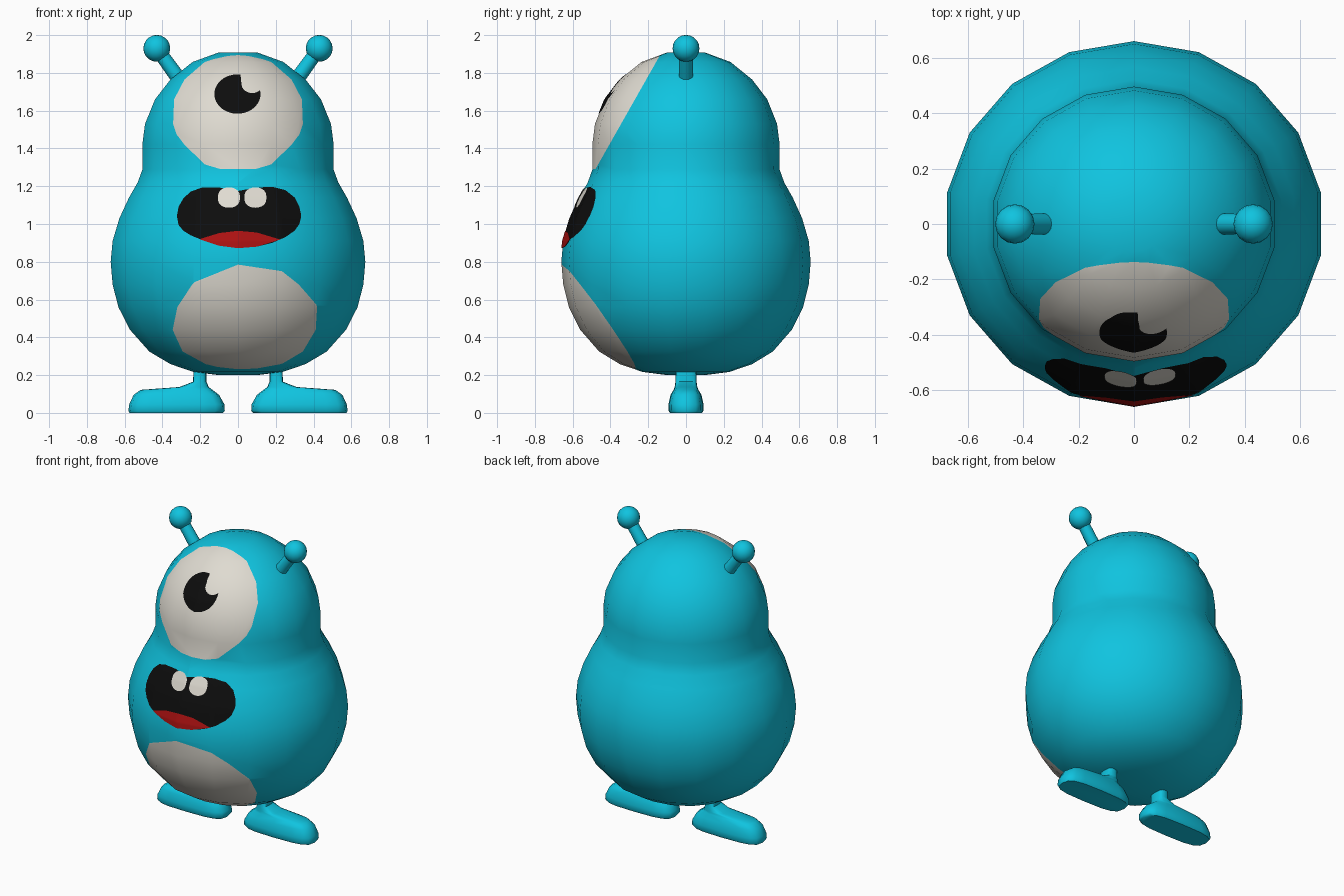
import bpy, bmesh, math
from mathutils import Vector
from mathutils.bvhtree import BVHTree

if "Cube" in bpy.data.objects:
    bpy.data.objects.remove(bpy.data.objects["Cube"])


def material(name, rgb):
    m = bpy.data.materials.new(name)
    m.diffuse_color = (*rgb, 1)
    m.use_nodes = True
    m.node_tree.nodes["Principled BSDF"].inputs["Base Color"].default_value = m.diffuse_color
    return m


CYAN = material("cyan skin", (0.005, 0.55, 0.74))
WHITE = material("off white", (0.74, 0.71, 0.64))
BLACK = material("black", (0.004, 0.004, 0.004))
RED = material("red", (0.42, 0.006, 0.006))


def finish(name, bm, *mats, angle=180):
    me = bpy.data.meshes.new(name)
    bm.to_mesh(me)
    ob = bpy.data.objects.new(name, me)
    bpy.context.collection.objects.link(ob)
    for m in mats:
        me.materials.append(m)
    bpy.ops.object.select_all(action='DESELECT')
    bpy.context.view_layer.objects.active = ob
    ob.select_set(True)
    bpy.ops.object.shade_smooth_by_angle(angle=math.radians(angle))
    return ob


def loft(bm, rings):
    """Skin a list of closed point rings and cap both ends."""
    vs = [[bm.verts.new(p) for p in r] for r in rings]
    n = len(vs[0])
    for a, b in zip(vs, vs[1:]):
        for i in range(n):
            j = (i + 1) % n
            bm.faces.new((a[i], a[j], b[j], b[i]))
    bm.faces.new(vs[0][::-1])
    bm.faces.new(vs[-1])
    bmesh.ops.recalc_face_normals(bm, faces=bm.faces)


# Body: revolved pear shape, (radius, height)
PROFILE = [(0.10, 0.20), (0.23, 0.217), (0.35, 0.258), (0.46, 0.325), (0.56, 0.44),
           (0.62, 0.56), (0.65, 0.68), (0.66, 0.80), (0.65, 0.91), (0.615, 1.03),
           (0.565, 1.14), (0.52, 1.22), (0.495, 1.29), (0.496, 1.42), (0.482, 1.53),
           (0.43, 1.66), (0.35, 1.765), (0.235, 1.858), (0.10, 1.908)]
SIDES = 18
bm = bmesh.new()
angles = [math.radians(90) + math.tau * i / SIDES for i in range(SIDES)]
loft(bm, [[(1.037 * r * math.cos(a), r * math.sin(a), z) for a in angles]
          for r, z in PROFILE])

# Eye white and belly patch: slice the body with tilted planes, colour the front side
patches = [(Vector((0, -0.13, 1.907)), Vector((0, -0.87, 0.493)), 1.28, 2.0),
           (Vector((0.035, -0.46, 0.505)), Vector((0.064, -0.82, -0.574)), 0.0, 0.9)]
for co, no, lo, hi in patches:
    bmesh.ops.bisect_plane(bm, geom=bm.verts[:] + bm.edges[:] + bm.faces[:],
                           dist=1e-5, plane_co=co, plane_no=no)
for f in bm.faces:
    c = f.calc_center_median()
    for co, no, lo, hi in patches:
        if lo < c.z < hi and (c - co).dot(no) > 0:
            f.material_index = 1
tree = BVHTree.FromBMesh(bm)
finish("body", bm, CYAN, WHITE)


def plate(name, cols, mat, lift, rows=12):
    """Thin painted patch from (x, bottom, top) columns laid on the body front."""
    bm = bmesh.new()
    grid = []
    for x, z0, z1 in cols:
        col = []
        for k in range(rows + 1):
            z = z0 + (z1 - z0) * k / rows
            hit = tree.ray_cast(Vector((x, -2, z)), Vector((0, 1, 0)))[0]
            col.append(bm.verts.new((x, hit.y - lift, z)))
        grid.append(col)
    for a, b in zip(grid, grid[1:]):
        for k in range(rows):
            bm.faces.new((a[k], b[k], b[k + 1], a[k + 1]))
    bmesh.ops.remove_doubles(bm, verts=bm.verts, dist=1e-5)
    return finish(name, bm, mat)


def oval(cx, cz, rx, rz, n=28, power=1.0):
    cols = []
    for i in range(n + 1):
        t = math.pi * i / n
        h = rz * max(math.sin(t), 0) ** power
        cols.append((cx - rx * math.cos(t), cz - h, cz + h))
    return cols


def refine(cols, n=5):
    out = [cols[0]]
    for a, b in zip(cols, cols[1:]):
        out += [tuple(p + (q - p) * i / n for p, q in zip(a, b)) for i in range(1, n + 1)]
    return out


# Pupil with a round bite for the highlight
pupil = []
for x, z0, z1 in oval(-0.003, 1.688, 0.122, 0.104, 48):
    d = 0.062 ** 2 - (x - 0.075) ** 2
    if d > 0:
        z1 = max(z0, min(z1, 1.755 - math.sqrt(d)))
    pupil.append((x, z0, z1))
plate("pupil", pupil, BLACK, 0.004)

# Mouth, tongue and teeth
plate("mouth", refine([(-0.322, 1.035, 1.05), (-0.315, 0.995, 1.09), (-0.29, 0.965, 1.135),
                       (-0.25, 0.94, 1.172), (-0.19, 0.915, 1.193), (-0.10, 0.885, 1.193),
                       (0.0, 0.872, 1.175), (0.10, 0.88, 1.193), (0.18, 0.90, 1.197),
                       (0.25, 0.93, 1.18), (0.30, 0.965, 1.14), (0.325, 1.0, 1.09),
                       (0.334, 1.035, 1.05)]), BLACK, 0.003)
plate("tongue", refine([(-0.20, 0.918, 0.921), (-0.10, 0.885, 0.952), (0.0, 0.872, 0.964),
                        (0.10, 0.88, 0.955), (0.22, 0.917, 0.919)]), RED, 0.006)
for name, x in (("left_tooth", -0.048), ("right_tooth", 0.092)):
    plate(name, oval(x, 1.14, 0.058, 0.054, power=0.75), WHITE, 0.006)

# Feet: stacked rounded rings (z, inner x, outer x, half depth), mirrored
FOOT = [(0.0, 0.08, 0.575, 0.085), (0.012, 0.07, 0.58, 0.093), (0.045, 0.072, 0.576, 0.093),
        (0.095, 0.10, 0.553, 0.082), (0.122, 0.135, 0.515, 0.066), (0.137, 0.155, 0.31, 0.06),
        (0.165, 0.167, 0.238, 0.056), (0.26, 0.168, 0.234, 0.055)]


def spow(v):
    return math.copysign(abs(v) ** 0.6, v)


for name, s in (("left_foot", -1), ("right_foot", 1)):
    bm = bmesh.new()
    loft(bm, [[(s * ((a + b) / 2 + (b - a) / 2 * spow(math.cos(math.tau * i / 16))),
                w * spow(math.sin(math.tau * i / 16)), z) for i in range(16)]
              for z, a, b, w in FOOT])
    finish(name, bm, CYAN, angle=50)

# Antennae: slanted rod with a ball, mirrored
for side, s in (("left", -1), ("right", 1)):
    base, tip = Vector((s * 0.30, 0, 1.75)), Vector((s * 0.43, 0, 1.93))
    axis = tip - base
    bm = bmesh.new()
    bmesh.ops.create_cone(bm, cap_ends=True, segments=14, radius1=0.04, radius2=0.036,
                          depth=axis.length)
    rot = axis.to_track_quat('Z', 'Y').to_matrix()
    bmesh.ops.rotate(bm, verts=bm.verts, matrix=rot)
    bmesh.ops.translate(bm, verts=bm.verts, vec=(base + tip) / 2)
    finish(side + "_antenna_rod", bm, CYAN, angle=50)
    bm = bmesh.new()
    bmesh.ops.create_uvsphere(bm, u_segments=16, v_segments=10, radius=0.071)
    bmesh.ops.translate(bm, verts=bm.verts, vec=tip)
    finish(side + "_antenna_ball", bm, CYAN)
